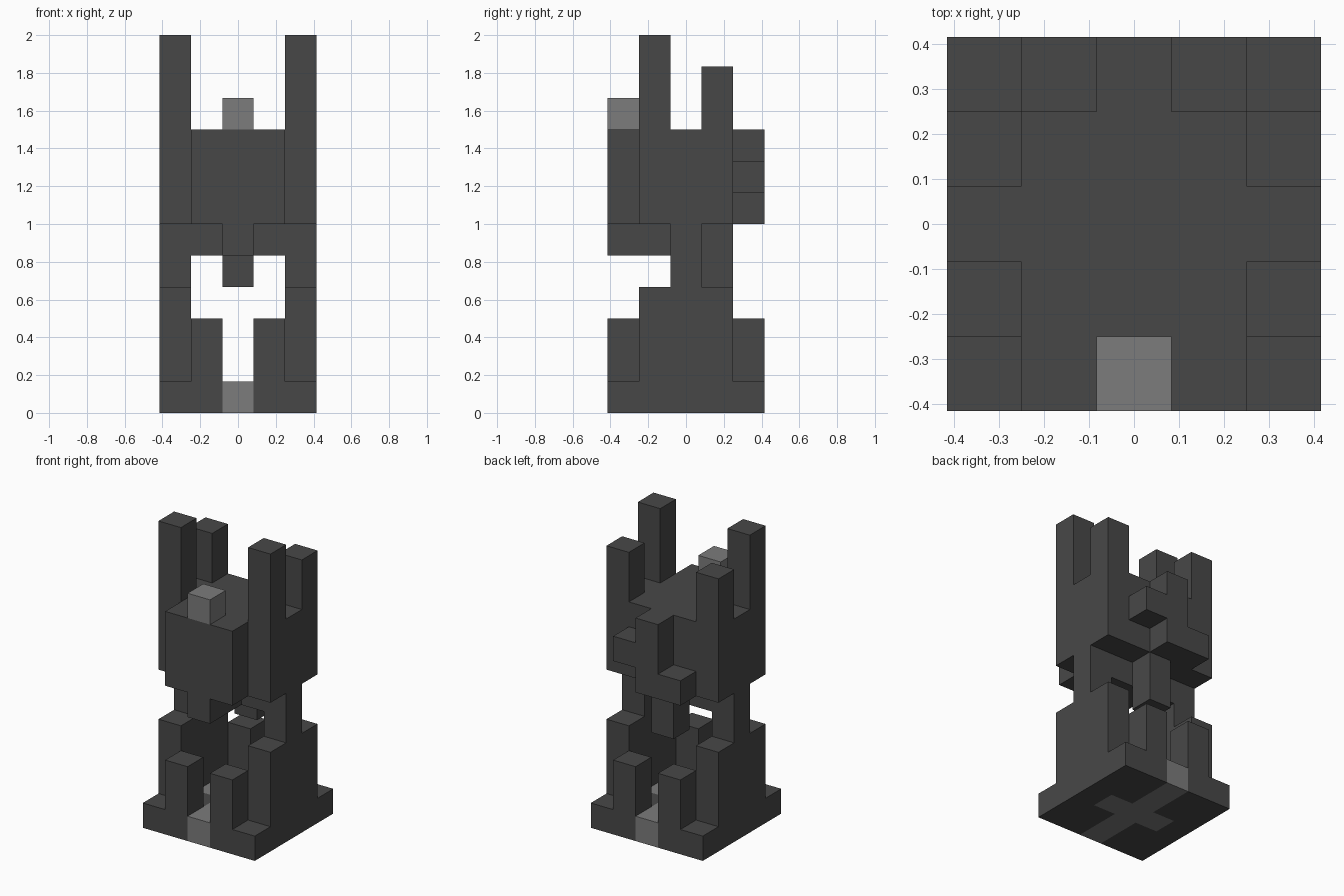
import bpy
import bmesh
from mathutils import Matrix, Vector

if "Cube" in bpy.data.objects:
    bpy.data.objects.remove(bpy.data.objects["Cube"], do_unlink=True)

UNIT = 1 / 6   # edge of one block


def make_material(name, value):
    mat = bpy.data.materials.new(name)
    mat.use_nodes = True
    colour = (value, value, value, 1)
    mat.diffuse_color = colour
    mat.node_tree.nodes["Principled BSDF"].inputs["Base Color"].default_value = colour
    return mat


DARK = make_material("dark grey stone", 0.064)
LIGHT = make_material("light grey stone", 0.2)


def box(name, x, y, z, mat=DARK):
    """Box over block ranges (start, end); x and y are counted from the centre block."""
    spans = [(x[0] - 0.5, x[1] + 0.5), (y[0] - 0.5, y[1] + 0.5), z]
    centre = Vector([(a + b) / 2 for a, b in spans]) * UNIT
    size = Vector([b - a for a, b in spans]) * UNIT
    bm = bmesh.new()
    bmesh.ops.create_cube(bm, size=1, matrix=Matrix.Translation(centre) @ Matrix.Diagonal(size).to_4x4())
    mesh = bpy.data.meshes.new(name)
    bm.to_mesh(mesh)
    bm.free()
    mesh.materials.append(mat)
    obj = bpy.data.objects.new(name, mesh)
    bpy.context.collection.objects.link(obj)


def pair(name, x, y, z, mat=DARK):
    """A left box and its mirror image on the right."""
    box("left_" + name, x, y, z, mat)
    box("right_" + name, (-x[1], -x[0]), y, z, mat)


# Base slab with a light cross set into it
box("base_path", (0, 0), (-2, 2), (0, 1), LIGHT)
pair("base_cross_arm", (1, 1), (0, 0), (0, 1), LIGHT)
pair("base_edge", (2, 2), (-2, 2), (0, 1))
pair("base_front", (1, 1), (-2, -1), (0, 1))
pair("base_back", (1, 1), (1, 2), (0, 1))

# Side walls and the posts at front and back
pair("side_wall", (2, 2), (-1, 1), (1, 4))
pair("front_post", (1, 1), (-2, -2), (1, 3))
pair("back_post", (1, 1), (2, 2), (1, 3))

# Columns and cross beams carrying the upper block
pair("column", (2, 2), (0, 0), (4, 6))
box("cross_beam", (-1, 1), (0, 0), (5, 6))
box("front_beam", (0, 0), (-2, -1), (5, 6))
box("back_stub", (0, 0), (1, 1), (4, 6))

# Upper block and its front
box("upper_block", (-2, 2), (-1, 1), (6, 9))
box("upper_front", (-1, 1), (-2, -2), (6, 9))
box("crest", (0, 0), (-2, -2), (9, 10), LIGHT)

# Horns
pair("front_horn", (2, 2), (-1, -1), (9, 12))
pair("back_horn", (2, 2), (1, 1), (9, 11))

# Uneven ridge on the back
box("back_ridge", (0, 0), (2, 2), (6, 9))
box("left_back_knob", (1, 1), (2, 2), (7, 8))
box("right_back_knob", (-1, -1), (2, 2), (6, 7))
